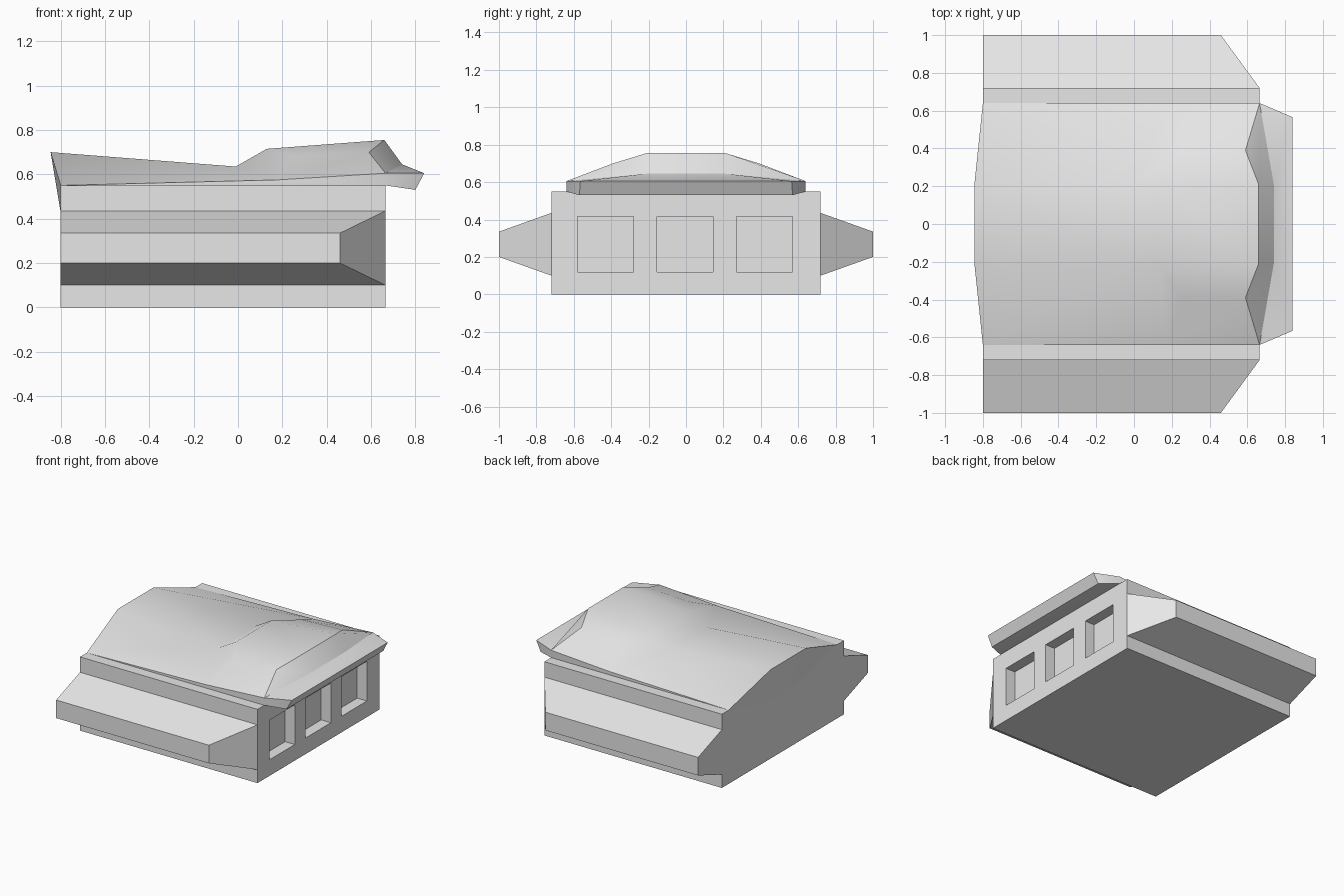
import bpy, bmesh, math

if "Cube" in bpy.data.objects:
    bpy.data.objects.remove(bpy.data.objects["Cube"], do_unlink=True)

grey = bpy.data.materials.new("light_grey")
grey.use_nodes = True
colour = (0.8, 0.8, 0.8, 1)
grey.diffuse_color = colour
grey.node_tree.nodes["Principled BSDF"].inputs["Base Color"].default_value = colour


def make(name, verts, faces):
    """Object from points and faces, with normals turned outwards."""
    mesh = bpy.data.meshes.new(name)
    mesh.from_pydata(verts, [], faces)
    bm = bmesh.new()
    bm.from_mesh(mesh)
    bmesh.ops.recalc_face_normals(bm, faces=bm.faces)
    bm.to_mesh(mesh)
    bm.free()
    mesh.materials.append(grey)
    obj = bpy.data.objects.new(name, mesh)
    bpy.context.collection.objects.link(obj)
    return obj


def loft(name, start, end):
    """Solid between two matching loops."""
    n = len(start)
    sides = [(i, (i + 1) % n, (i + 1) % n + n, i + n) for i in range(n)]
    return make(name, start + end, sides + [tuple(range(n)), tuple(range(n, 2 * n))])


def rect(y, x0, x1, z0, z1):
    return [(x0, y, z0), (x1, y, z0), (x1, y, z1), (x0, y, z1)]


BACK, FRONT, HALF = -0.8, 0.665, 0.72

# Main body with three recessed windows in the +x end
body = loft("body", rect(-HALF, BACK, FRONT, 0, 0.55), rect(HALF, BACK, FRONT, 0, 0.55))
for y in (-0.43, -0.005, 0.42):
    cutter = loft("window_cutter", rect(y - 0.15, FRONT - 0.08, FRONT + 0.1, 0.12, 0.415),
                  rect(y + 0.15, FRONT - 0.08, FRONT + 0.1, 0.12, 0.415))
    cutter.hide_render = True
    cut = body.modifiers.new("window", "BOOLEAN")
    cut.operation, cut.solver, cut.object = "DIFFERENCE", "EXACT", cutter
    bpy.context.view_layer.objects.active = body
    bpy.ops.object.modifier_apply(modifier=cut.name)
    bpy.data.objects.remove(cutter, do_unlink=True)

# Tapered side sponsons
for name, s in (("left_sponson", 1), ("right_sponson", -1)):
    loft(name, rect(s * HALF, BACK, FRONT, 0.1, 0.435), rect(s, BACK, 0.46, 0.2, 0.335))

# Roof with raised cabin and front visor: points of the +y half, mirrored
half = {
    "a": (-0.845, 0.21, 0.70),   # rear ridge
    "b": (-0.01, 0.21, 0.635),   # foot of cabin
    "c": (0.13, 0.21, 0.715),    # cabin top, rear
    "d": (0.66, 0.21, 0.755),    # cabin top, front
    "e": (0.74, 0.21, 0.645),    # cabin front foot
    "f": (0.84, 0.565, 0.605),   # visor tip
    "g": (0.80, 0.57, 0.53),     # visor lower lip
    "h": (FRONT, 0.64, 0.55),    # visor root
    "i": (FRONT, 0.64, 0.605),   # eave, front
    "j": (0.59, 0.39, 0.70),     # cabin shoulder, front
    "k": (0.25, 0.39, 0.685),    # cabin shoulder, rear
    "l": (0.18, 0.64, 0.575),    # eave, middle
    "m": (BACK, 0.64, 0.55),     # eave, rear
    "n": (BACK, 0.21, 0.43),     # rear foot
}
index = {key: i for i, key in enumerate(half)}
count = len(half)
points = list(half.values()) + [(x, -y, z) for x, y, z in half.values()]
faces = []
for word in "ablm bckl cdjk kjil deij efi fghi ilmh mnh amn".split():
    side = [index[c] for c in word]
    faces += [side, [i + count for i in reversed(side)]]
for p, q in "ab bc cd de ef fg gh hn na".split():
    p, q = index[p], index[q]
    faces.append([p, q, q + count, p + count])
roof = make("roof", points, faces)

bpy.ops.object.select_all(action="DESELECT")
roof.select_set(True)
bpy.context.view_layer.objects.active = roof
bpy.ops.object.shade_smooth_by_angle(angle=math.radians(30))
